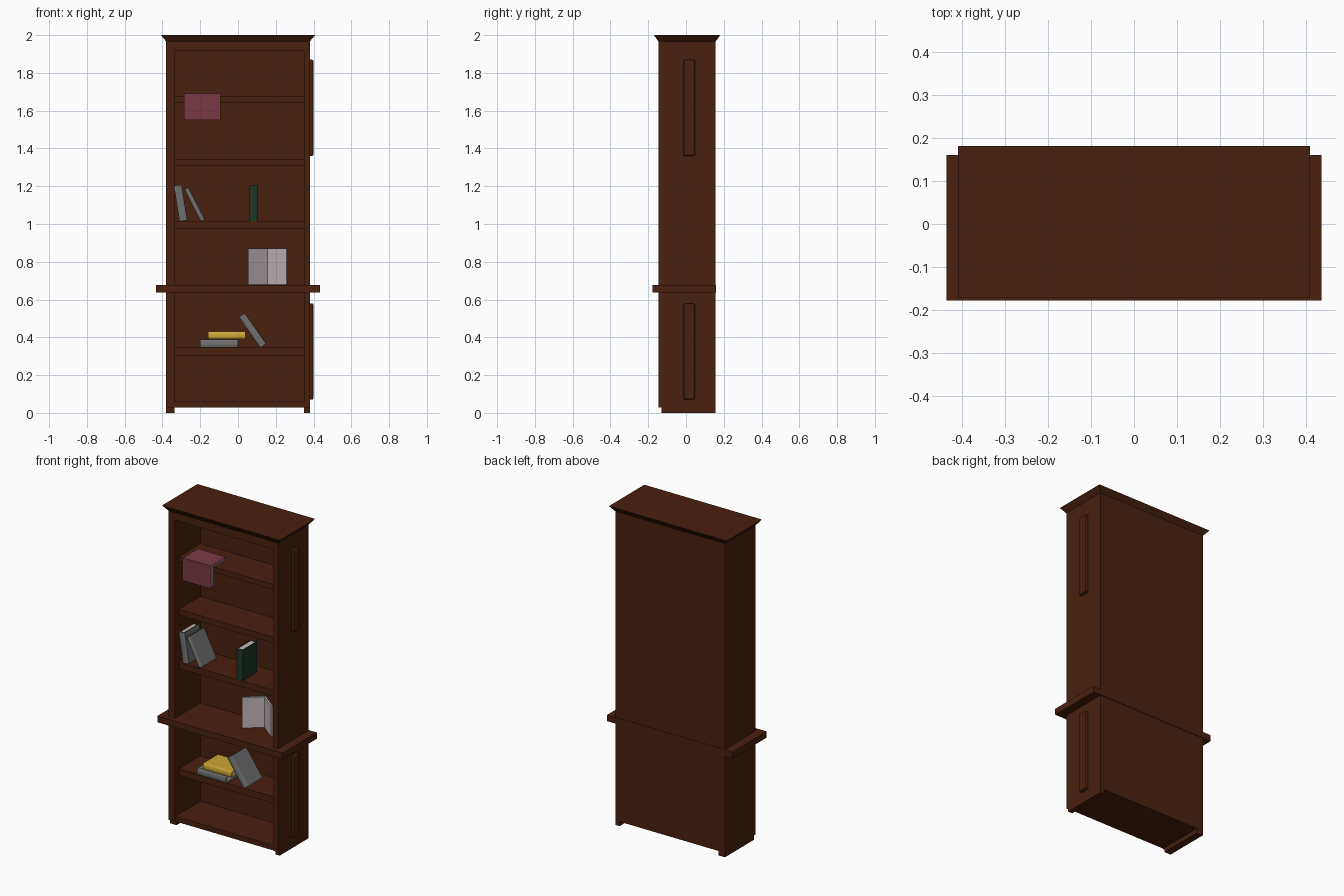
import bpy, bmesh, math
from mathutils import Matrix, Vector

if "Cube" in bpy.data.objects:
    bpy.data.objects.remove(bpy.data.objects["Cube"])


def mat(name, rgb):
    m = bpy.data.materials.new(name)
    m.diffuse_color = (*rgb, 1)
    m.use_nodes = True
    m.node_tree.nodes["Principled BSDF"].inputs["Base Color"].default_value = m.diffuse_color
    return m


WOOD = mat("dark_wood", (0.068, 0.0145, 0.0045))
RED = mat("red_cover", (0.19, 0.042, 0.058))
GREY = mat("grey_cover", (0.165, 0.165, 0.165))
GREEN = mat("green_cover", (0.013, 0.037, 0.020))
YELLOW = mat("yellow_cover", (0.60, 0.39, 0.035))
PAPER = mat("paper", (0.56, 0.48, 0.51))


def finish(name, bm, material):
    bmesh.ops.recalc_face_normals(bm, faces=bm.faces[:])
    me = bpy.data.meshes.new(name)
    bm.to_mesh(me)
    bm.free()
    ob = bpy.data.objects.new(name, me)
    me.materials.append(material)
    bpy.context.collection.objects.link(ob)
    return ob


def box(name, x, y, z, material=WOOD, bevel=0):
    """Box from (min, max) pairs."""
    bm = bmesh.new()
    bmesh.ops.create_cube(bm, size=1)
    for v in bm.verts:
        v.co = Vector([r[0] if c < 0 else r[1] for c, r in zip(v.co, (x, y, z))])
    ob = finish(name, bm, material)
    if bevel:
        mod = ob.modifiers.new("bevel", 'BEVEL')
        mod.width = bevel
        mod.segments = 2
    return ob


def prism(name, pts, height, material):
    """Extrude an xy outline upwards."""
    bm = bmesh.new()
    f = bm.faces.new([bm.verts.new((px, py, 0)) for px, py in pts])
    ext = bmesh.ops.extrude_face_region(bm, geom=[f])
    bmesh.ops.translate(bm, vec=(0, 0, height),
                        verts=[g for g in ext['geom'] if isinstance(g, bmesh.types.BMVert)])
    return finish(name, bm, material)


def book(name, x, y, z, t, d, h, angle, material):
    """Closed book: rounded spine towards -y, pages inside, turned about y."""
    b = 0.004
    arc = [(-t / 2 * math.cos(a), 0.008 - 0.008 * math.sin(a))
           for a in [i * math.pi / 6 for i in range(7)]]
    outline = arc + [(t / 2, d), (t / 2 - b, d), (t / 2 - b, 0.012),
                     (-t / 2 + b, 0.012), (-t / 2 + b, d), (-t / 2, d)]
    cover = prism(name + "_cover", outline, h, material)
    pages = box(name + "_pages", (-t / 2 + b, t / 2 - b), (0.012, d - 0.005),
                (0.004, h - 0.004), PAPER)
    m = Matrix.Translation((x, y, z)) @ Matrix.Rotation(math.radians(angle), 4, 'Y')
    cover.matrix_world = m
    pages.matrix_world = m


# cabinet carcass: sides run down to form the feet
XL, XR = -0.335, 0.35
FRONT, BACK = -0.146, 0.157
for side, xr in (("left", (-0.38, XL)), ("right", (XR, 0.38))):
    box(side + "_side", xr, (-0.13, BACK), (0, 1.968))
    box(side + "_stile", xr, (FRONT, -0.13), (0.028, 1.968))
box("back_panel", (XL, XR), (0.105, BACK), (0.028, 1.968))
box("bottom_board", (XL, XR), (FRONT + 0.004, 0.105), (0.028, 0.06))
box("top_rail", (XL, XR), (FRONT, 0.105), (1.918, 1.968))

# shelves and projecting ledge
SHELVES = [(0.303, 0.345), (0.974, 1.013), (1.308, 1.345), (1.642, 1.676)]
for i, z in enumerate(SHELVES):
    box(f"shelf_{i + 1}", (XL, XR), (-0.108, 0.105), z)
box("ledge", (-0.435, 0.435), (-0.178, 0.16), (0.637, 0.676))

# flared cornice
cornice = box("cornice", (-0.38, 0.38), (FRONT, BACK), (1.966, 2.0))
for v in cornice.data.vertices:
    if v.co.z > 1.99:
        v.co.x += math.copysign(0.028, v.co.x)
        v.co.y += math.copysign(0.024, v.co.y)

# raised strips on the right side
for name, z in (("lower", (0.07, 0.58)), ("upper", (1.36, 1.87))):
    box(name + "_side_strip", (0.37, 0.40), (-0.013, 0.047), z, WOOD, 0.009)

# closed books
D = 0.15
book("grey_flat_book", -0.2, -0.12, 0.367, 0.044, D, 0.2, 90, GREY)
book("yellow_flat_book", -0.16, -0.12, 0.41, 0.040, D, 0.2, 90, YELLOW)
book("lower_leaning_book", 0.133, -0.12, 0.356, 0.038, D, 0.197, -35, GREY)
book("upper_leaning_book", -0.289, -0.11, 1.017, 0.042, D, 0.19, -9, GREY)
book("thin_leaning_book", -0.187, -0.11, 1.019, 0.024, D, 0.19, -27, GREY)
book("green_book", 0.083, -0.11, 1.013, 0.044, D, 0.192, 0, GREEN)

# open book standing on the ledge as a V, spine to the back
for side, s in (("left", -1), ("right", 1)):
    def half(a, b):
        return [(0, a), (s * 0.1, a - 0.08), (s * (0.1 + b * 0.5), a - 0.08 + b), (0, a + b)]
    for part, ob in (("pages", prism(f"open_book_{side}_pages", half(0.04, 0.013), 0.19, PAPER)),
                     ("cover", prism(f"open_book_{side}_cover", half(0.053, 0.005), 0.197, GREY))):
        ob.location = (0.156, 0, 0.679 if part == "pages" else 0.676)

# open red book draped over the top shelf edge
RX = (-0.287, -0.092)
PX = (-0.283, -0.096)
box("draped_book_top_cover", RX, (-0.138, 0.012), (1.687, 1.692), RED)
box("draped_book_top_pages", PX, (-0.133, 0.008), (1.676, 1.687), PAPER)
box("draped_book_front_cover", RX, (-0.138, -0.133), (1.55, 1.687), RED)
box("draped_book_front_pages", PX, (-0.133, -0.110), (1.555, 1.687), PAPER)
